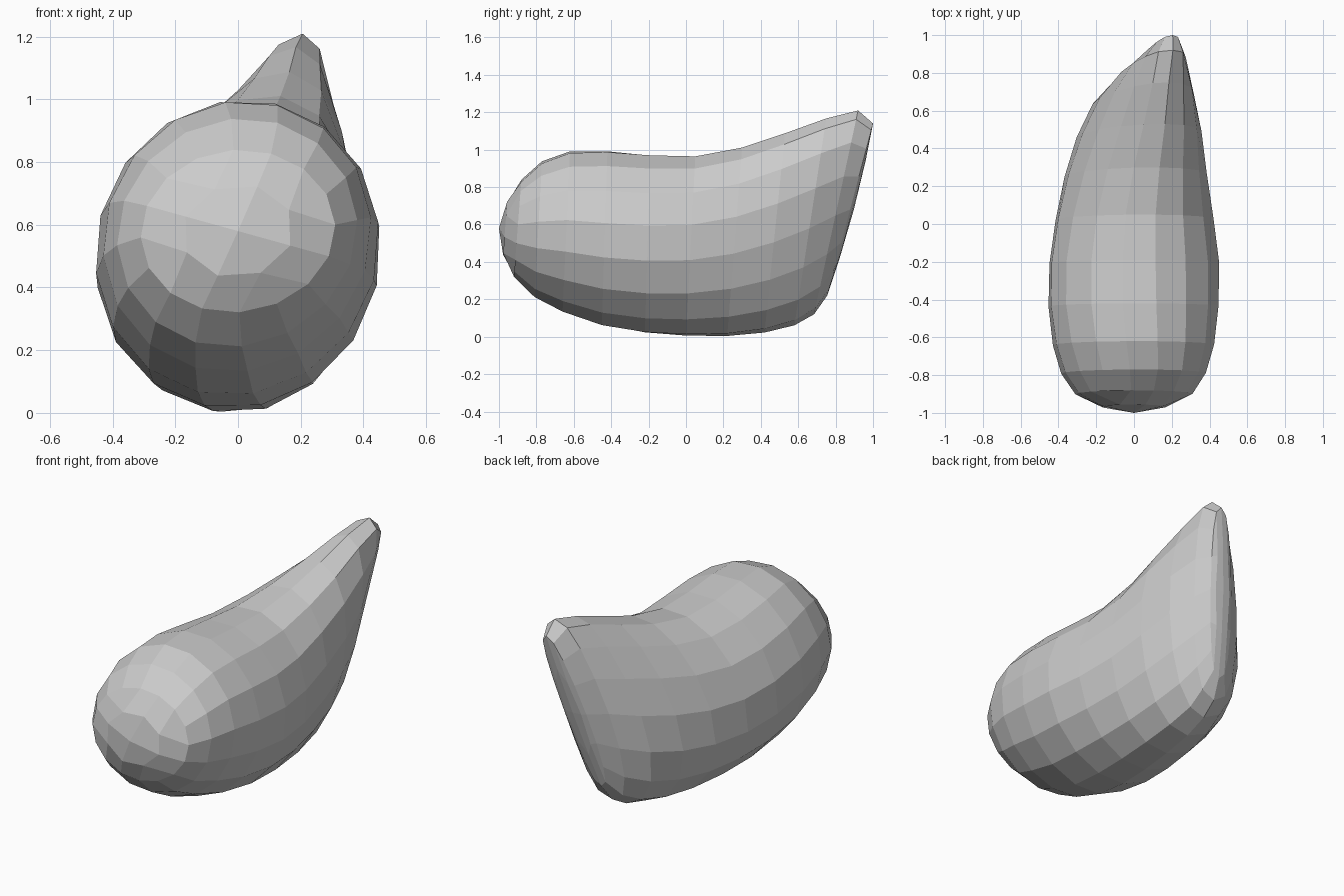
import bpy, bmesh, math

if "Cube" in bpy.data.objects:
    bpy.data.objects.remove(bpy.data.objects["Cube"])

# Sections front to rear:
# bottom (y, z), top (y, z), left x, right x, top x, bottom x, pinch towards the top
SECTIONS = [
    (-.92, .32, -.88, .84, -.31, .31, .01, -.02, 0),
    (-.81, .21, -.77, .94, -.385, .38, .02, -.03, 0),
    (-.66, .13, -.62, .995, -.43, .425, .02, -.03, 0),
    (-.45, .055, -.42, .998, -.455, .45, .02, -.03, 0),
    (-.22, .015, -.19, .978, -.45, .455, .03, -.02, .02),
    (.00, .00, .05, .97, -.415, .425, .05, -.01, .06),
    (.22, .00, .30, 1.015, -.36, .385, .09, .00, .12),
    (.42, .02, .53, 1.09, -.285, .35, .135, .00, .18),
    (.58, .06, .75, 1.168, -.19, .30, .17, .00, .22),
    (.685, .12, .92, 1.21, -.07, .235, .195, .01, .2),
    (.755, .22, 1.0, 1.14, .03, .18, .205, .02, .1),
]
SIDES = 16


def place(index, w, h):
    """Map a unit-disc position to a point on one tilted section."""
    by, bz, ty, tz, xl, xr, xt, xb, pinch = SECTIONS[index]
    turn = math.radians(-18) * (1 - index / (len(SECTIONS) - 1))
    c, s = math.cos(turn), math.sin(turn)
    w, h = w * c - h * s, w * s + h * c
    if index > 8:  # blunter ridge at the rear
        w = math.copysign(abs(w) ** .75, w)
    mid = (xl + xr) / 2
    x = mid + (xt - xb) / 2 * h + ((xt + xb) / 2 - mid) * h * h
    # the right side keeps its width higher up than the left
    x += w * (xr - xl) / 2 * (1 - (pinch if w < 0 else pinch * .1) * h)
    t = (h + 1) / 2
    return [x, by + (ty - by) * t, bz + (tz - bz) * t]


bm = bmesh.new()

# Side skin
rings = []
for i in range(len(SECTIONS)):
    angles = [2 * math.pi * k / SIDES for k in range(SIDES)]
    rings.append([bm.verts.new(place(i, math.cos(a), math.sin(a))) for a in angles])
for a, b in zip(rings, rings[1:]):
    for k in range(SIDES):
        n = (k + 1) % SIDES
        bm.faces.new((a[k], a[n], b[n], b[k]))


# Domed ends made of a four by four patch of quads
def cap(index, bulge):
    grid = {}
    for u in range(-2, 3):
        for v in range(-2, 3):
            r = max(abs(u), abs(v)) / 2
            if r == 0:
                a = 0
            elif abs(u) >= abs(v):
                a = math.pi / 4 * v / abs(u) * (1 if u > 0 else -1) + (0 if u > 0 else math.pi)
            else:
                a = math.pi / 2 * (1 if v > 0 else -1) - math.pi / 4 * u / v
            if r == 1:
                grid[u, v] = rings[index][round(a / (2 * math.pi) * SIDES) % SIDES]
                continue
            r *= 1.15
            p = place(index, r * math.cos(a), r * math.sin(a))
            p[1] += bulge * (1 - r * r)
            grid[u, v] = bm.verts.new(p)
    for u in range(-2, 2):
        for v in range(-2, 2):
            bm.faces.new((grid[u, v], grid[u + 1, v], grid[u + 1, v + 1], grid[u, v + 1]))


cap(0, -.1)
cap(len(SECTIONS) - 1, .02)
bmesh.ops.recalc_face_normals(bm, faces=bm.faces[:])

mesh = bpy.data.meshes.new("tapered_body")
bm.to_mesh(mesh)
bm.free()
body = bpy.data.objects.new("tapered_body", mesh)
bpy.context.collection.objects.link(body)
